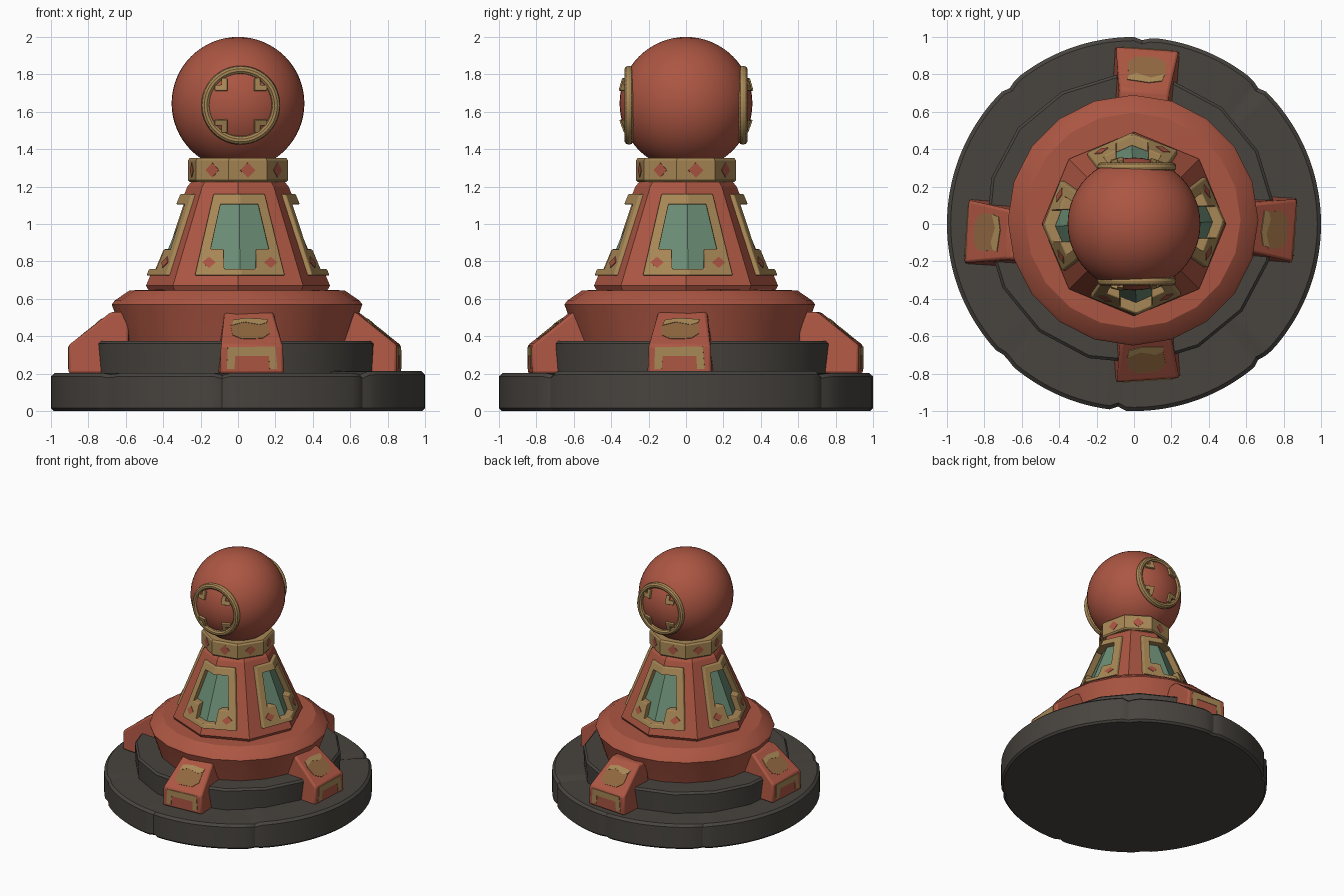
import bpy, bmesh, math
from mathutils import Vector

if "Cube" in bpy.data.objects:
    bpy.data.objects.remove(bpy.data.objects["Cube"])

def material(name, rgb):
    m = bpy.data.materials.new(name)
    m.diffuse_color = (*rgb, 1)
    m.use_nodes = True
    m.node_tree.nodes["Principled BSDF"].inputs["Base Color"].default_value = m.diffuse_color
    return m

RED = material("clay red", (.413, .093, .055))
GOLD = material("dull gold", (.39, .245, .092))
STONE = material("dark stone", (.065, .058, .05))
GREEN = material("jade green", (.144, .262, .174))
BROWN = material("worn bronze", (.28, .135, .05))

def finish(name, bm, mat, loc=(0, 0, 0), rot=0, bevel=0, smooth=True):
    bmesh.ops.remove_doubles(bm, verts=bm.verts, dist=1e-5)
    bmesh.ops.recalc_face_normals(bm, faces=bm.faces)
    me = bpy.data.meshes.new(name)
    bm.to_mesh(me)
    bm.free()
    ob = bpy.data.objects.new(name, me)
    bpy.context.collection.objects.link(ob)
    me.materials.append(mat)
    ob.location = loc
    ob.rotation_euler.z = rot
    if bevel:
        b = ob.modifiers.new("bevel", 'BEVEL')
        b.width, b.segments, b.limit_method = bevel, 2, 'ANGLE'
    if smooth:
        bpy.ops.object.select_all(action='DESELECT')
        ob.select_set(True)
        bpy.context.view_layer.objects.active = ob
        bpy.ops.object.shade_smooth_by_angle(angle=math.radians(30))
    return ob

def lathe(name, profile, n, mat, phase=0, shape=None, **kw):
    """Turned solid; shape(angle, r, z) may deform each point."""
    bm = bmesh.new()
    rings = []
    for r, z in profile:
        ring = []
        for i in range(n):
            a = phase + 2 * math.pi * i / n
            rr, zz = shape(a, r, z) if shape else (r, z)
            ring.append(bm.verts.new((rr * math.cos(a), rr * math.sin(a), zz)))
        rings.append(ring)
    for p, q in zip(rings, rings[1:]):
        for i in range(n):
            bm.faces.new((p[i], p[(i + 1) % n], q[(i + 1) % n], q[i]))
    bm.faces.new(rings[0])
    bm.faces.new(rings[-1])
    return finish(name, bm, mat, **kw)

def plate(name, outline, f, o0, o1, mat, mirror=False, **kw):
    """Outline (u, v) placed on a surface f(u, v, offset) and thickened."""
    bm = bmesh.new()
    for s in ((1, -1) if mirror else (1,)):
        lo = [bm.verts.new(f(s * u, v, o0)) for u, v in outline]
        hi = [bm.verts.new(f(s * u, v, o1)) for u, v in outline]
        bm.faces.new(lo)
        bm.faces.new(hi)
        for i in range(len(outline)):
            j = (i + 1) % len(outline)
            if mirror and outline[i][0] == 0 and outline[j][0] == 0:
                continue
            bm.faces.new((lo[i], lo[j], hi[j], hi[i]))
    return finish(name, bm, mat, smooth=False, **kw)

def diamond(u, v, w, h):
    return [(u - w, v), (u, v - h), (u + w, v), (u, v + h)]

# Stone base: disc split by six shallow joints, right block slightly raised
joints = [math.radians(d) for d in (-47, 48, 87, 132, 226, 265)]
def cracked(a, r, z):
    d = min(abs(math.remainder(a - j, 2 * math.pi)) for j in joints)
    g = max(0, 1 - d / .045)
    right = abs(math.remainder(a, 2 * math.pi)) < math.radians(47)
    if z > .1:
        z += (.01 if right else 0) - .012 * g * (r > .7)
    return r - .02 * g * (r > .9), z
lathe("stone_base", [(.5, 0), (.985, 0), (1, .015), (1, .185), (.98, .203), (.7, .203)],
      144, STONE, shape=cracked)
lathe("stone_step", [(.765, .15), (.775, .36), (.76, .375), (.5, .375)], 16, STONE,
      phase=.1, loc=(-.02, .025, 0))

# Red lower drum with sloping shoulder
lathe("lower_drum", [(.60, .36), (.635, .47), (.67, .57), (.655, .59), (.575, .645), (.4, .65)],
      20, RED, loc=(-.005, .02, 0), smooth=True)

# Eight-sided tapered body, corners facing front, back and sides
K = .418
body = lathe("tapered_body", [(.475, .64), (.492, .67), (.27, .67 + (.492 - .27) / K),
             (.25, 1.225), (.2, 1.25)], 8, RED, smooth=False)
T = math.tan(math.radians(22.5))
def on_body(u, z, o):
    return (u, -(.492 - K * (z - .67) - abs(u) * T + o), z)

glass = [(0, .76), (.085, .76), (.085, .865), (.155, .865), (.10, 1.105), (0, 1.105)]
hole = [(u * 1.03, .93 + (z - .93) * 1.03) for u, z in glass]
frame = [(0, .725), (.24, .725), (.137, 1.16), (0, 1.16)] + glass[::-1]
for side, k in zip(("front", "right", "back", "left"), range(4)):
    rot = k * math.pi / 2 + .025
    # Cut the window recess
    cutter = plate("window_cutter", hole, on_body, -.04, .1, RED, mirror=True, rot=rot)
    cutter.hide_render = True
    mod = body.modifiers.new("recess", 'BOOLEAN')
    mod.operation, mod.solver, mod.object = 'DIFFERENCE', 'EXACT', cutter
    bpy.context.view_layer.update()
    bpy.context.view_layer.objects.active = body
    bpy.ops.object.modifier_apply(modifier=mod.name)
    bpy.data.objects.remove(cutter)
    # Window pane, frame and corner diamonds
    plate(side + "_pane", hole, on_body, -.045, -.036, GREEN, mirror=True, rot=rot)
    plate(side + "_window_frame", frame, on_body, -.036, .022, GOLD, mirror=True,
          rot=rot, bevel=.006)
    plate(side + "_frame_diamonds", diamond(.165, .795, .036, .03), on_body, .018, .026, RED,
          mirror=True, rot=rot)

# Gold collar with a red diamond on each of its eight faces
turn = math.radians(12)
C = .25
lathe("collar", [(C - .02, 1.225), (C + .013, 1.225), (C + .022, 1.235), (C + .022, 1.34),
      (C + .013, 1.352), (C - .02, 1.352)], 8, GOLD, phase=math.pi / 8, rot=turn, smooth=False)
apothem = (C + .022) * math.cos(math.pi / 8)
for k in range(8):
    plate("collar_diamond", diamond(0, 1.288, .042, .04),
          lambda u, z, o: (u, -apothem - o, z), -.003, .003, RED, rot=turn + k * math.pi / 4)

# Ball head
R, HZ = .355, 1.645
bm = bmesh.new()
bmesh.ops.create_uvsphere(bm, u_segments=48, v_segments=32, radius=R)
finish("ball_head", bm, RED, loc=(0, 0, HZ))
def on_ball(u, v, o):
    d = Vector((u, -math.sqrt(R * R - u * u - v * v), v)) * ((R + o) / R)
    return (d.x, d.y, d.z + HZ)

# Gold ring and four corner hooks on front and back of the ball
for side, rot in (("front", 0), ("back", math.pi)):
    cx = .015 if rot == 0 else -.015
    bm = bmesh.new()
    n, m, major, minor = 48, 10, .188, .023
    g = []
    for i in range(n):
        a = 2 * math.pi * i / n
        row = []
        for j in range(m):
            b = 2 * math.pi * j / m
            q = major + minor * math.cos(b)
            row.append(bm.verts.new((cx + q * math.cos(a), -.305 - minor * 1.1 * math.sin(b),
                                     HZ - .01 + q * math.sin(a))))
        g.append(row)
    for i in range(n):
        for j in range(m):
            bm.faces.new((g[i][j], g[(i + 1) % n][j], g[(i + 1) % n][(j + 1) % m], g[i][(j + 1) % m]))
    finish(side + "_ring", bm, GOLD, rot=rot)
    hook = [(.07, .075), (.135, .075), (.135, .105), (.1, .105), (.1, .14), (.07, .14)]
    for sx in (1, -1):
        for sz in (1, -1):
            plate(side + "_hook", [(cx + sx * u, sz * v - .01) for u, v in hook],
                  on_ball, -.01, .018, GOLD, rot=rot, bevel=.005)

# Four sloping feet: outward angle, outer distance
U_MARK = [(-.135, .225), (-.095, .225), (-.09, .295), (.09, .295), (.095, .225), (.135, .225),
          (.125, .345), (-.13, .342)]
BLOT = [(-.1, .3), (-.05, .18), (.06, .2), (.1, .35), (.09, .7), (.02, .66), (-.04, .74), (-.105, .6)]
FLECK = [(-.1, .58), (-.03, .68), (.05, .6), (.09, .66), (.095, .76), (-.02, .8), (-.09, .74)]
for side, rot, D, loc in (("front", 0, .835, (.075, 0)), ("right", 90, .86, (0, -.035)),
                          ("back", 180, .935, (.072, 0)), ("left", 270, .895, (0, -.04))):
    skew = {"front": 4, "right": -4, "back": -4, "left": -4}[side]
    off = Vector((0, D, 0))   # keep the outer face in place when skewed
    ang = math.radians(rot + skew)
    base = math.radians(rot)
    shift = Vector((math.sin(base) * D - math.sin(ang) * D, -math.cos(base) * D + math.cos(ang) * D, 0))
    at = (loc[0] + shift.x, loc[1] + shift.y, 0)
    prof = [(D - .32, .2, .172), (D, .2, .172), (D, .352, .168), (D - .225, .53, .13), (D - .32, .53, .13)]
    bm = bmesh.new()
    L = [bm.verts.new((-w, -r, z)) for r, z, w in prof]
    Q = [bm.verts.new((w, -r, z)) for r, z, w in prof]
    bm.faces.new(L)
    bm.faces.new(Q)
    for i in range(5):
        j = (i + 1) % 5
        bm.faces.new((L[i], L[j], Q[j], Q[i]))
    finish(side + "_foot", bm, RED, loc=at, rot=ang, bevel=.014)
    face = lambda u, z, o: (u, -D - o, z)
    slope = lambda u, s, o: (u, -(D - .225 * s + .62 * o), .352 + .178 * s + .78 * o)
    plate(side + "_foot_mark", U_MARK, face, -.003, .004, GOLD, loc=at, rot=ang)
    plate(side + "_foot_patch", BLOT, slope, -.003, .003, BROWN, loc=at, rot=ang)
    plate(side + "_foot_fleck", FLECK, slope, -.003, .005, GOLD, loc=at, rot=ang)
